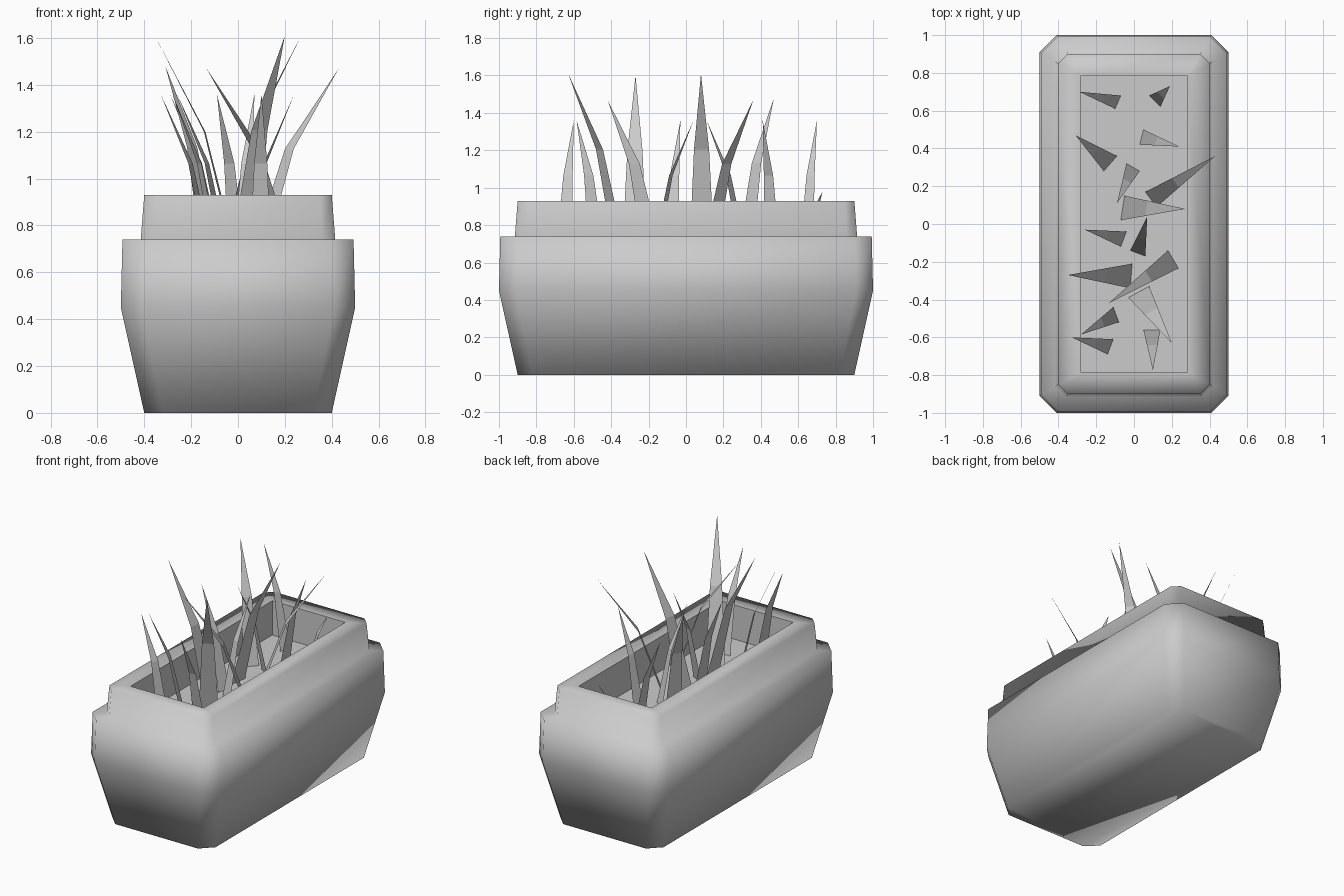
import bpy, bmesh
from mathutils import Vector

FLOOR = 0.69


def finish(bm, name):
    mesh = bpy.data.meshes.new(name)
    bm.to_mesh(mesh)
    bm.free()
    obj = bpy.data.objects.new(name, mesh)
    bpy.context.collection.objects.link(obj)
    return obj


def ring(bm, hx, hy, c, z):
    """Rectangle with chamfered corners, counter-clockwise."""
    pts = [(hx, -hy + c), (hx, hy - c), (hx - c, hy), (-hx + c, hy),
           (-hx, hy - c), (-hx, -hy + c), (-hx + c, -hy), (hx - c, -hy)]
    return [bm.verts.new((x, y, z)) for x, y in pts]


# Planter: body, stepped collar, rim and hollow, lofted from the base up
PROFILE = [(0.40, 0.90, 0.08, 0.0), (0.50, 1.00, 0.09, 0.45),
           (0.493, 0.993, 0.09, 0.74), (0.415, 0.915, 0.055, 0.74),
           (0.40, 0.90, 0.05, 0.93), (0.283, 0.783, 0.0, 0.93),
           (0.283, 0.783, 0.0, FLOOR)]
bm = bmesh.new()
rings = [ring(bm, *p) for p in PROFILE]
bm.faces.new(rings[0][::-1]).smooth = True
for level, (a, b) in enumerate(zip(rings, rings[1:])):
    for i in range(8):
        j = (i + 1) % 8
        face = bm.faces.new((a[i], a[j], b[j], b[i]))
        face.smooth = level < 5
bm.faces.new(rings[-1])
bmesh.ops.remove_doubles(bm, verts=bm.verts, dist=1e-5)
finish(bm, "planter_box")

# Grass blades: base edge ends (x, y, x, y), then tip (x, y, z)
BLADES = [
    (-0.07, 0.68, -0.10, 0.61, -0.29, 0.70, 1.36),
    (0.08, 0.68, 0.14, 0.62, 0.19, 0.73, 0.98),
    (-0.09, 0.36, -0.16, 0.28, -0.31, 0.47, 1.48),
    (0.05, 0.50, 0.03, 0.42, 0.24, 0.41, 1.36),
    (-0.04, 0.32, 0.03, 0.28, -0.09, 0.11, 1.36),
    (0.06, 0.17, 0.12, 0.09, 0.43, 0.36, 1.47),
    (-0.05, 0.15, -0.07, 0.02, 0.27, 0.08, 1.61),
    (-0.04, -0.04, -0.07, -0.12, -0.26, -0.03, 1.36),
    (-0.02, -0.14, 0.06, -0.17, 0.07, 0.04, 1.36),
    (-0.01, -0.21, -0.02, -0.34, -0.35, -0.27, 1.60),
    (0.18, -0.14, 0.235, -0.235, -0.135, -0.42, 1.47),
    (-0.03, -0.39, 0.08, -0.33, 0.20, -0.63, 1.61),
    (-0.11, -0.44, -0.08, -0.52, -0.28, -0.585, 1.36),
    (-0.11, -0.61, -0.14, -0.69, -0.33, -0.60, 1.36),
    (0.05, -0.56, 0.14, -0.56, 0.10, -0.775, 1.36),
]
for n, (ax, ay, bx, by, tx, ty, tz) in enumerate(BLADES, 1):
    a, b = Vector((ax, ay, FLOOR)), Vector((bx, by, FLOOR))
    tip = Vector((tx, ty, tz))
    bend = [p.lerp(tip, 0.38) for p in (a, b)]
    for p in bend:
        p.z = FLOOR + 0.56 * (tz - FLOOR)
    bm = bmesh.new()
    va, vb, ma, mb, vt = [bm.verts.new(p) for p in (a, b, *bend, tip)]
    bm.faces.new((va, vb, mb, ma))
    bm.faces.new((ma, mb, vt))
    finish(bm, f"grass_blade_{n:02d}")
